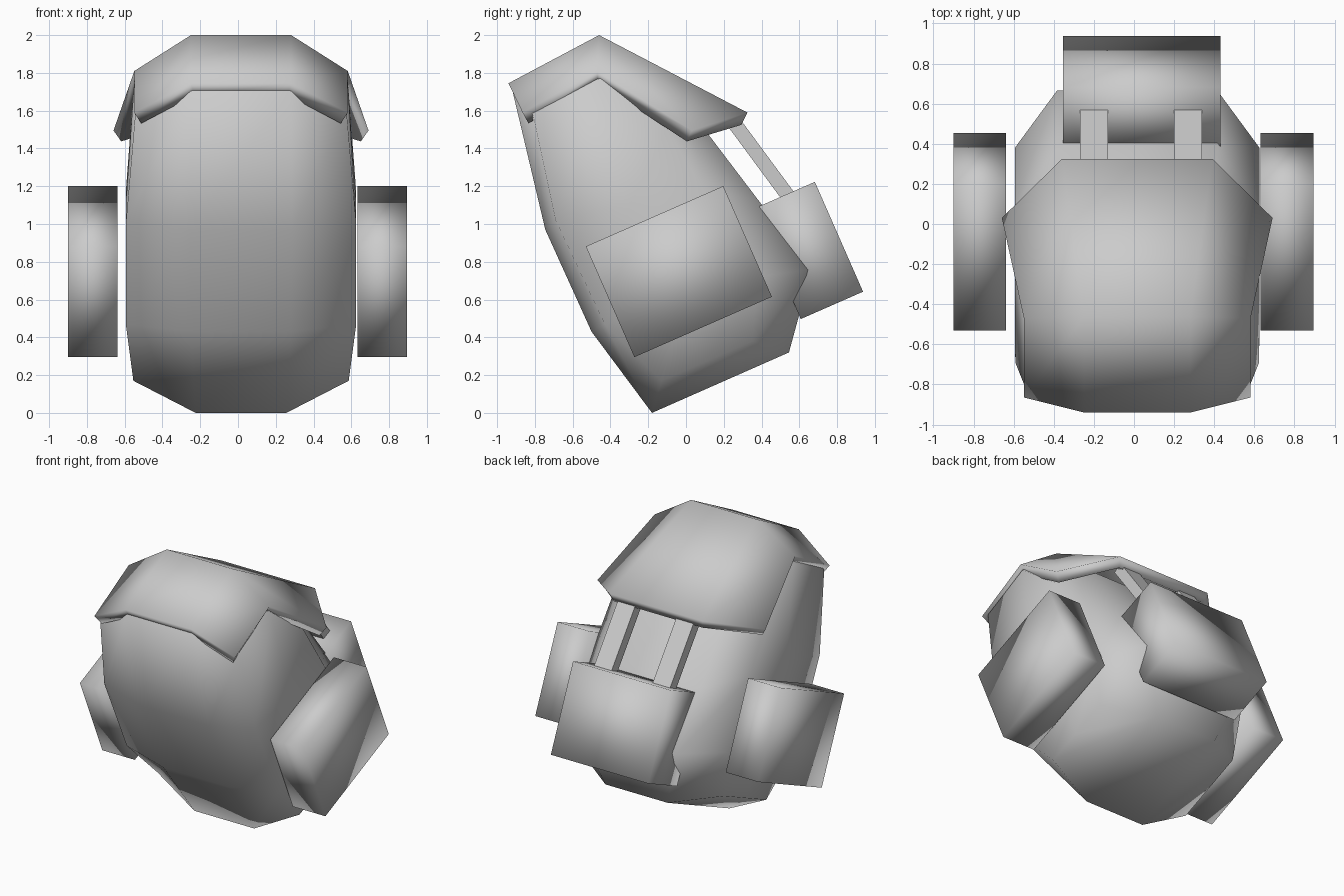
import bpy, bmesh, math
from mathutils import Vector, Matrix

if "Cube" in bpy.data.objects:
    bpy.data.objects.remove(bpy.data.objects["Cube"])

TILT = math.radians(23.7)


def make(name, verts, faces, smooth_angle=None):
    me = bpy.data.meshes.new(name)
    me.from_pydata([tuple(v) for v in verts], [], faces)
    bm = bmesh.new()
    bm.from_mesh(me)
    bmesh.ops.recalc_face_normals(bm, faces=bm.faces)
    bm.to_mesh(me)
    bm.free()
    ob = bpy.data.objects.new(name, me)
    bpy.context.collection.objects.link(ob)
    for p in me.polygons:
        p.use_smooth = True
    if smooth_angle:
        me.set_sharp_from_angle(angle=math.radians(smooth_angle))
    return ob


def tilted_box(name, center, size, angle, flat=False):
    bm = bmesh.new()
    m = Matrix.Translation(center) @ Matrix.Rotation(angle, 4, 'X') @ Matrix.Diagonal((*size, 1))
    bmesh.ops.create_cube(bm, size=1, matrix=m)
    me = bpy.data.meshes.new(name)
    bm.to_mesh(me)
    bm.free()
    for p in me.polygons:
        p.use_smooth = not flat
    ob = bpy.data.objects.new(name, me)
    bpy.context.collection.objects.link(ob)
    return ob


# Pack body: half rings from bottom to top, front centre round to back centre
CX = 0.016
half_rings = [
    [(.24, -.18, 0), (.57, -.13, .17), (.57, .1, .27), (.57, .35, .38), (.25, .545, .32)],
    [(.265, -.5, .43), (.61, -.43, .47), (.61, 0, .6), (.61, .38, .72), (.4, .665, .76)],
    [(.27, -.745, .97), (.608, -.69, 1.02), (.61, -.3, 1.1), (.61, .1, 1.17), (.4, .38, 1.13)],
    [(.265, -.92, 1.71), (.56, -.81, 1.58), (.565, -.45, 1.76), (.585, -.1, 1.5), (.375, 0, 1.63)],
]
verts, faces = [], []
for h in half_rings:
    verts += [(CX + x, y, z) for x, y, z in h]
    verts += [(CX - x, y, z) for x, y, z in reversed(h)]
for r in range(3):
    for i in range(10):
        j = (i + 1) % 10
        faces.append((r * 10 + i, r * 10 + j, r * 10 + 10 + j, r * 10 + 10 + i))
faces += [(0, 4, 5, 9), (0, 1, 2, 3, 4), (5, 6, 7, 8, 9)]
verts += [(CX + .265, -.46, 1.95), (CX - .265, -.46, 1.95)]
faces += [(30, 31, 32, 40), (40, 32, 33, 34), (39, 38, 37, 41), (41, 37, 36, 35),
          (30, 40, 41, 39), (40, 34, 35, 41)]
make("pack_body", verts, faces)

# Top flap: outer sheet of three rows, given thickness inward
rows = [[(.565, -.865, 1.59), (.265, -.94, 1.745)],
        [(.565, -.47, 1.81), (.265, -.46, 2.0)],
        [(.675, .03, 1.495), (.375, .325, 1.59)]]
verts, faces = [], []
for (s, c) in rows:
    verts += [(CX - s[0], *s[1:]), (CX - c[0], *c[1:]), (CX + c[0], *c[1:]), (CX + s[0], *s[1:])]
for r in range(2):
    for i in range(3):
        a = r * 4 + i
        faces.append((a, a + 1, a + 5, a + 4))
flap = make("top_flap", verts, faces)
if sum(p.normal.z for p in flap.data.polygons) < 0:
    flap.data.flip_normals()
sol = flap.modifiers.new("thickness", 'SOLIDIFY')
sol.thickness = 0.075
sol.offset = -1

# Side pockets
for side, x in (("left", -.769), ("right", .763)):
    tilted_box(side + "_pocket", (x, -.038, .748), (.262, .795, .64), TILT)

# Back pocket
tilted_box("back_pocket", (.038, .645, .86), (.785, .36, .635), TILT)

# Straps from flap to back pocket
d = Vector((0, .31, -.42))
for side, x in (("left", -.2), ("right", .27)):
    tilted_box(side + "_strap", (x, .39, 1.352), (.14, .075, d.length), math.atan2(d.y, -d.z), True)
